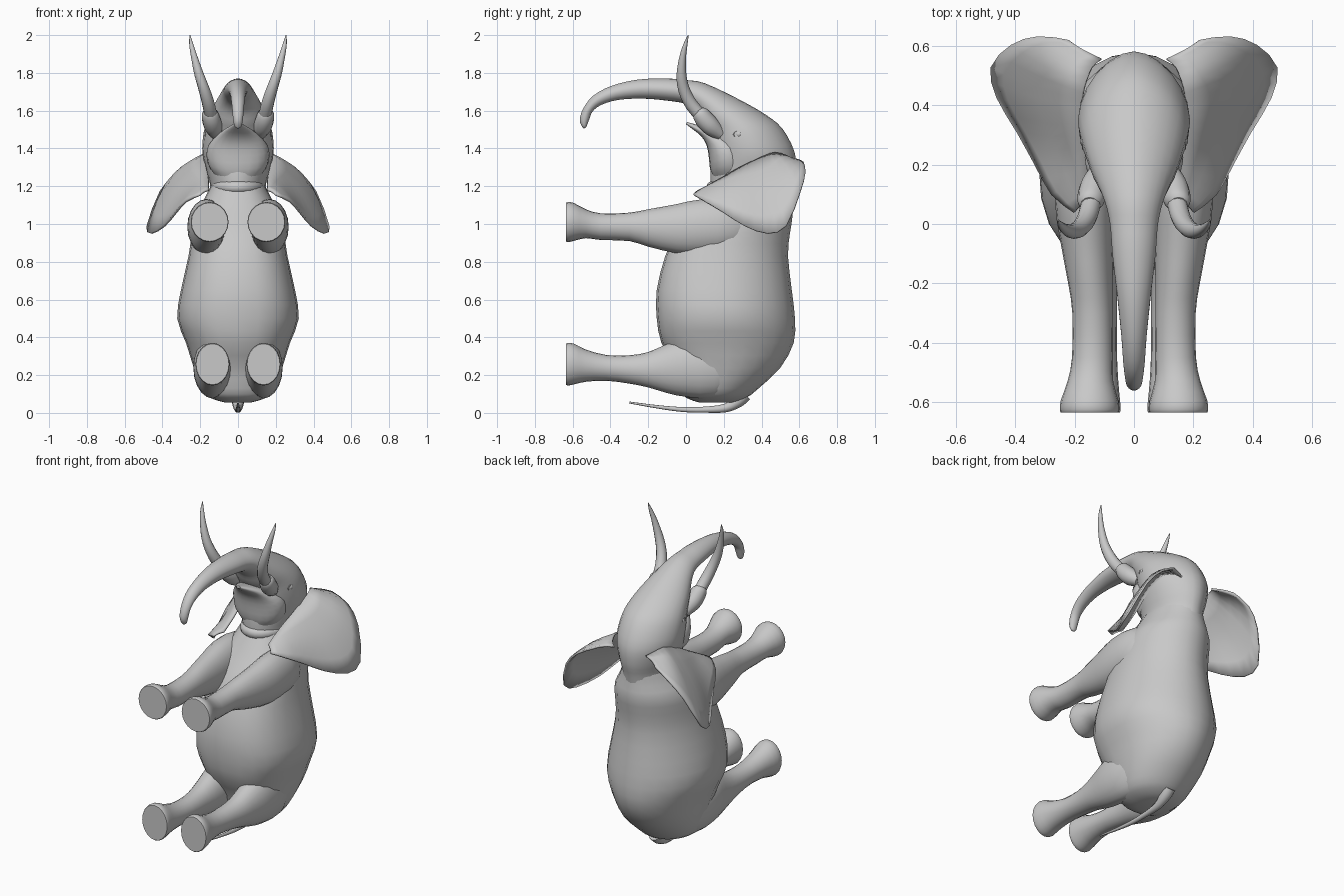
import bpy, bmesh, math
from mathutils import Vector

grey = bpy.data.materials.new("grey_hide")
grey.diffuse_color = (0.58, 0.58, 0.58, 1)


def finish(name, bm, mirror=False, thick=0, angle=40):
    bmesh.ops.recalc_face_normals(bm, faces=bm.faces)
    me = bpy.data.meshes.new(name)
    bm.to_mesh(me)
    bm.free()
    ob = bpy.data.objects.new(name, me)
    bpy.context.collection.objects.link(ob)
    me.materials.append(grey)
    bpy.ops.object.select_all(action='DESELECT')
    ob.select_set(True)
    bpy.context.view_layer.objects.active = ob
    bpy.ops.object.shade_smooth_by_angle(angle=math.radians(angle))
    if thick:
        s = ob.modifiers.new("thickness", 'SOLIDIFY')
        s.thickness = thick
        s.offset = 0
    if mirror:
        m = ob.modifiers.new("mirror", 'MIRROR')
        m.use_mirror_merge = False
    return ob


def refine(rows, steps):
    """Catmull-Rom interpolation between rows of numbers."""
    out = []
    for i in range(len(rows) - 1):
        p0, p1 = rows[max(i - 1, 0)], rows[i]
        p2, p3 = rows[i + 1], rows[min(i + 2, len(rows) - 1)]
        for s in range(steps):
            t = s / steps
            out.append([0.5 * (2 * b + (c - a) * t + (2 * a - 5 * b + 4 * c - d) * t * t
                               + (3 * b - a - 3 * c + d) * t ** 3)
                        for a, b, c, d in zip(p0, p1, p2, p3)])
    return out + [list(rows[-1])]


def loft(name, rows, sides=20, back=2.0, front=2.0, steps=2, mirror=False):
    """Rows: back y, back z, front y, front z, half width, centre x.
    back and front set how boxy each half of the section is."""
    bm = bmesh.new()
    rings = []
    for ay, az, by, bz, w, cx in refine(rows, steps):
        ring = []
        for k in range(sides):
            a = 2 * math.pi * k / sides
            e = 2 / (back if math.cos(a) > 0 else front)
            c, s = [math.copysign(abs(f) ** e, f) for f in (math.cos(a), math.sin(a))]
            t = (1 - c) / 2
            ring.append(bm.verts.new((cx + w * s, ay + (by - ay) * t, az + (bz - az) * t)))
        rings.append(ring)
    for p, q in zip(rings, rings[1:]):
        for k in range(sides):
            n = (k + 1) % sides
            bm.faces.new((p[k], p[n], q[n], q[k]))
    bm.faces.new(rings[0])
    bm.faces.new(rings[-1])
    return finish(name, bm, mirror)


def tube(name, pts, sides=12, mirror=False):
    """Points: x, y, z, radius."""
    rows = []
    for i, (x, y, z, r) in enumerate(pts):
        a, b = pts[max(i - 1, 0)], pts[min(i + 1, len(pts) - 1)]
        d = Vector((b[1] - a[1], b[2] - a[2])).normalized()
        rows.append((y - d.y * r, z + d.x * r, y + d.y * r, z - d.x * r, r, x))
    return loft(name, rows, sides, steps=3, mirror=mirror)


# Torso: height, belly y, back y, half width
torso = [(.055, .07, .25, .07), (.08, .0, .32, .15), (.13, -.03, .385, .195),
         (.24, -.06, .50, .235), (.37, -.13, .57, .275), (.50, -.155, .577, .322),
         (.65, -.155, .56, .302), (.83, -.11, .54, .262), (.95, -.05, .55, .245),
         (1.05, .03, .565, .228), (1.13, .09, .555, .18), (1.2, .14, .55, .145)]
loft("torso", [(b, z, f, z, w, 0) for z, f, b, w in torso], 24, 1.9, 2.5)

# Head flowing into the raised trunk
loft("head_and_trunk", [
    (.54, 1.05, .14, 1.12, .16, 0), (.56, 1.18, .13, 1.19, .145, 0),
    (.58, 1.27, .13, 1.27, .165, 0), (.575, 1.38, .14, 1.36, .188, 0),
    (.51, 1.505, .13, 1.42, .185, 0), (.42, 1.58, .12, 1.48, .17, 0),
    (.28, 1.66, .09, 1.53, .143, 0), (.10, 1.745, .06, 1.59, .1, 0),
    (.0, 1.762, .0, 1.635, .081, 0), (-.1, 1.77, -.1, 1.653, .073, 0),
    (-.25, 1.765, -.23, 1.664, .057, 0), (-.39, 1.733, -.36, 1.657, .043, 0),
    (-.49, 1.68, -.45, 1.63, .036, 0), (-.545, 1.61, -.495, 1.595, .03, 0),
    (-.562, 1.55, -.512, 1.555, .026, 0), (-.55, 1.515, -.525, 1.52, .018, 0),
    (-.54, 1.505, -.53, 1.51, .006, 0)], 24, 1.8, 2.0, steps=3)

# Fold of skin around the throat
loft("throat_fold", [
    (.45, 1.17, .13, 1.165, .12, 0), (.45, 1.185, .112, 1.18, .135, 0),
    (.45, 1.21, .112, 1.21, .135, 0), (.45, 1.23, .13, 1.225, .12, 0)], 24)

# Lower jaw with broad cheeks, ending in a pointed lip
loft("lower_jaw", [
    (.36, 1.29, .14, 1.25, .13, 0), (.34, 1.35, .127, 1.29, .16, 0),
    (.3, 1.43, .12, 1.36, .165, 0), (.22, 1.47, .108, 1.42, .135, 0),
    (.13, 1.505, .08, 1.465, .09, 0), (.06, 1.525, .04, 1.498, .05, 0),
    (.005, 1.54, .0, 1.528, .012, 0)], 20, 2, 2.3)

# Legs: y, upper z, lower z, half width, centre x
front_leg = [(-.635, 1.112, .908, .097, .15), (-.625, 1.116, .904, .1, .15),
             (-.595, 1.112, .91, .097, .15), (-.53, 1.078, .925, .077, .147),
             (-.45, 1.056, .915, .069, .14), (-.3, 1.06, .91, .068, .14),
             (-.2, 1.078, .88, .075, .147), (-.05, 1.105, .845, .09, .16),
             (.08, 1.13, .835, .1, .167), (.25, 1.12, .85, .098, .16),
             (.38, 1.03, .92, .05, .13)]
hind_leg = [(-.635, .366, .149, .087, .135), (-.625, .37, .145, .09, .135),
            (-.595, .367, .15, .088, .135), (-.53, .335, .165, .077, .13),
            (-.42, .306, .17, .067, .125), (-.3, .305, .155, .068, .125),
            (-.2, .322, .135, .075, .13), (-.1, .365, .105, .088, .132),
            (.0, .40, .085, .1, .135), (.15, .39, .08, .1, .13),
            (.3, .35, .15, .07, .11)]
for name, leg in (("front_legs", front_leg), ("hind_legs", hind_leg)):
    loft(name, [(y, t, y, b, w, x) for y, t, b, w, x in leg], 20, mirror=True)

# Tusks and their fleshy sockets
tube("tusk_sockets", [(.115, .19, 1.47, .03), (.13, .14, 1.51, .048), (.14, .1, 1.55, .05),
                      (.147, .075, 1.585, .043), (.15, .065, 1.6, .03)], mirror=True)
tube("tusks", [(.14, .1, 1.55, .034), (.155, .03, 1.63, .034), (.178, -.01, 1.71, .031),
               (.205, -.024, 1.79, .026), (.23, -.018, 1.88, .018),
               (.247, -.003, 1.95, .011), (.255, .012, 2.0, .002)], mirror=True)

# Tail hanging from the rump
tube("tail", [(0, .31, .1, .04), (0, .275, .062, .034), (0, .21, .026, .023),
              (0, .1, .017, .016), (0, -.02, .018, .013), (0, -.15, .032, .009),
              (0, -.3, .055, .005)], 10)

# Ears: sheets spanning from the root line to the rim
root = [(.11, .555, 1.34), (.14, .53, 1.36), (.165, .47, 1.375), (.175, .42, 1.36),
        (.175, .36, 1.335), (.17, .29, 1.30), (.16, .22, 1.26), (.155, .15, 1.22),
        (.155, .08, 1.18)]
rim = [(.22, .62, 1.325), (.32, .632, 1.27), (.41, .605, 1.17), (.478, .53, .99), (.46, .43, .95),
       (.39, .31, .99), (.33, .2, 1.06), (.275, .1, 1.12), (.2, .04, 1.155)]
bm = bmesh.new()
grid = []
for a, b in zip(refine(root, 2), refine(rim, 2)):
    a, b = Vector(a), Vector(b)
    bulge = Vector((.6, .0, .6)) * (b - a).length * .09
    grid.append([bm.verts.new(a.lerp(b, t / 5) + bulge * math.sin(math.pi * t / 5))
                 for t in range(6)])
for p, q in zip(grid, grid[1:]):
    for k in range(5):
        bm.faces.new((p[k], p[k + 1], q[k + 1], q[k]))
finish("ears", bm, True, .012)

# Eyes set in raised lids
bm = bmesh.new()
bmesh.ops.create_uvsphere(bm, u_segments=12, v_segments=8, radius=.018)
bmesh.ops.translate(bm, verts=bm.verts, vec=(.165, .28, 1.475))
finish("eyes", bm, True)
lid = [(.145, .034), (.167, .03), (.175, .024), (.165, .017)]
bm = bmesh.new()
rings = [[bm.verts.new((x, .28 + r * 1.15 * math.cos(i * math.pi / 6),
                        1.475 + r * .8 * math.sin(i * math.pi / 6))) for i in range(12)]
         for x, r in lid]
for p, q in zip(rings, rings[1:]):
    for k in range(12):
        bm.faces.new((p[k], p[(k + 1) % 12], q[(k + 1) % 12], q[k]))
finish("eyelids", bm, True)
